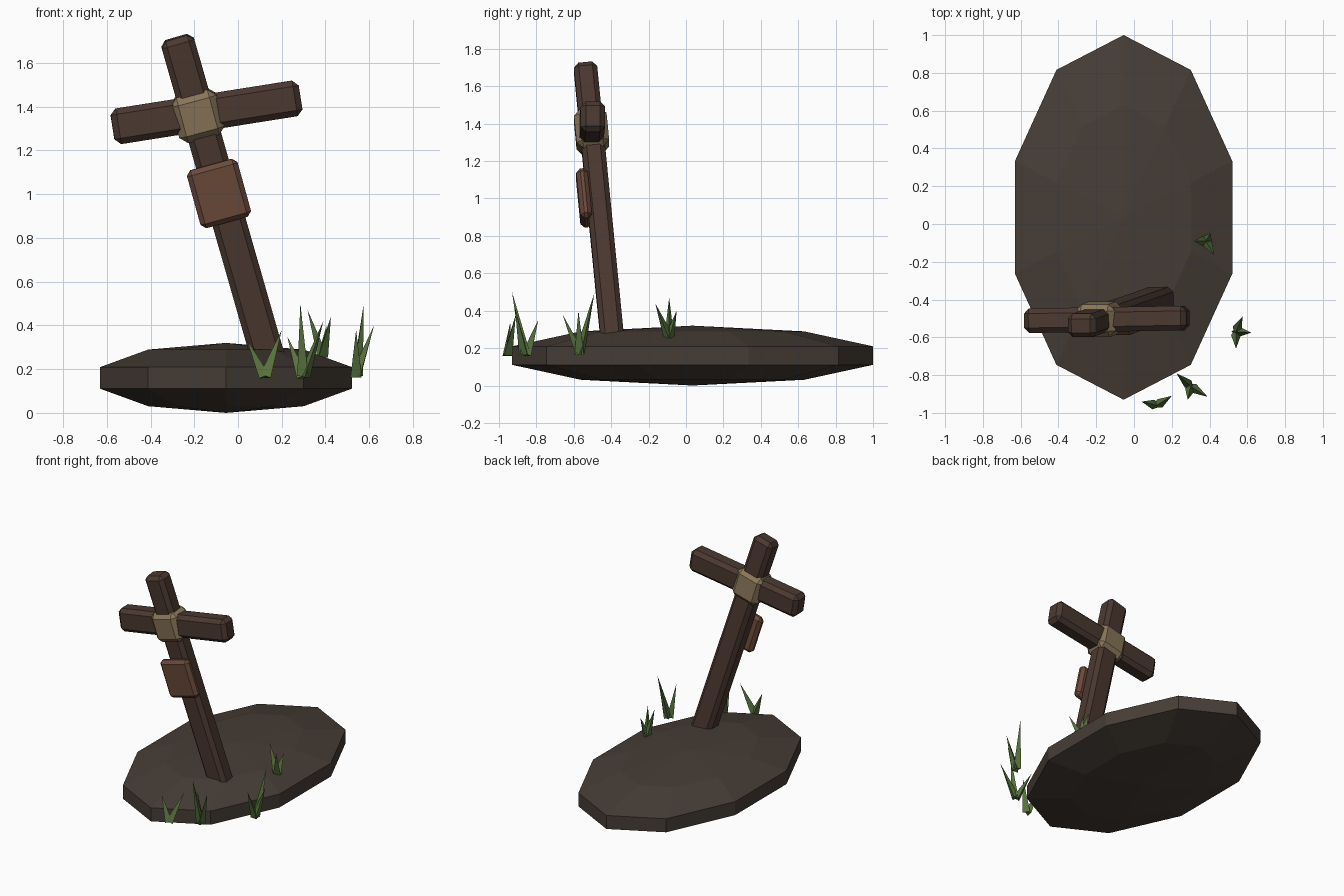
import bpy, bmesh
from math import radians, sin, cos, pi
from mathutils import Euler, Matrix, Vector

if "Cube" in bpy.data.objects:
    bpy.data.objects.remove(bpy.data.objects["Cube"])


def material(name, rgb):
    m = bpy.data.materials.new(name)
    m.diffuse_color = (*rgb, 1)
    m.use_nodes = True
    m.node_tree.nodes["Principled BSDF"].inputs["Base Color"].default_value = m.diffuse_color
    return m


wood = material("dark_wood", (0.07, 0.04, 0.03))
board = material("red_wood", (0.15, 0.07, 0.042))
rope = material("rope", (0.25, 0.18, 0.1))
soil = material("soil", (0.062, 0.047, 0.037))
green = material("grass", (0.1, 0.175, 0.05))


def finish(name, bm, mat):
    bmesh.ops.recalc_face_normals(bm, faces=bm.faces)
    me = bpy.data.meshes.new(name)
    bm.to_mesh(me)
    bm.free()
    me.materials.append(mat)
    ob = bpy.data.objects.new(name, me)
    bpy.context.collection.objects.link(ob)
    return ob


def block(name, size, loc, rot, bevel, mat):
    """Chamfered box, rotated in degrees."""
    bm = bmesh.new()
    bmesh.ops.create_cube(bm, size=1)
    bmesh.ops.scale(bm, vec=size, verts=bm.verts)
    bmesh.ops.bevel(bm, geom=bm.edges[:], offset=bevel, segments=1,
                    affect='EDGES')
    ob = finish(name, bm, mat)
    ob.location = loc
    ob.rotation_euler = Euler([radians(a) for a in rot])
    return ob


# Earth mound: flattened ten-sided, five-band ball
bm = bmesh.new()
rings = []
for k in range(1, 5):
    t = pi * k / 5
    rings.append([bm.verts.new((-0.055 + 0.636 * sin(t) * sin(2 * pi * i / 10),
                                0.035 + 1.015 * sin(t) * cos(2 * pi * i / 10),
                                0.16 + 0.16 * cos(t))) for i in range(10)])
top = bm.verts.new((-0.055, 0.035, 0.32))
bottom = bm.verts.new((-0.055, 0.035, 0))
for i in range(10):
    j = (i + 1) % 10
    bm.faces.new((top, rings[0][i], rings[0][j]))
    bm.faces.new((bottom, rings[3][j], rings[3][i]))
    for a, b in zip(rings, rings[1:]):
        bm.faces.new((a[i], b[i], b[j], a[j]))
finish("mound", bm, soil)

# Leaning marker: post, arm, lashing and plain board
block("post", (0.155, 0.125, 1.614), (-0.061, -0.463, 0.943),
      (5.45, -16, 0), 0.026, wood)
block("cross_arm", (0.87, 0.13, 0.165), (-0.144, -0.505, 1.374),
      (0, -9, 1), 0.027, wood)
block("lashing", (0.215, 0.175, 0.215), (-0.185, -0.505, 1.36),
      (5.45, -15, 0), 0.034, rope)
block("board", (0.24, 0.062, 0.275), (-0.087, -0.545, 1.003),
      (5.45, -15.5, 0), 0.022, board)

# Grass tufts: base point followed by the blade tips
tufts = [
    [(0.12, -0.96, 0.155), (0.04, -0.94, 0.336), (0.20, -0.91, 0.38)],
    [(0.30, -0.86, 0.155), (0.285, -0.93, 0.50), (0.39, -0.915, 0.42),
     (0.225, -0.79, 0.35)],
    [(0.54, -0.57, 0.155), (0.574, -0.49, 0.495), (0.622, -0.575, 0.40),
     (0.54, -0.66, 0.38)],
    [(0.38, -0.09, 0.25), (0.318, -0.09, 0.47), (0.425, -0.165, 0.44),
     (0.405, -0.05, 0.40)],
]
for n, (base, *tips) in enumerate(tufts, 1):
    bm = bmesh.new()
    for tip in tips:
        d = Vector(tip) - Vector(base)
        start = Vector(base) + 0.05 * d
        d = Vector(tip) - start
        mat = Matrix.Translation(start + d / 2) @ d.to_track_quat('Z', 'Y').to_matrix().to_4x4()
        bmesh.ops.create_cone(bm, cap_ends=True, segments=3, radius1=0.03,
                              radius2=0, depth=d.length, matrix=mat)
    finish(f"grass_tuft_{n}", bm, green)
